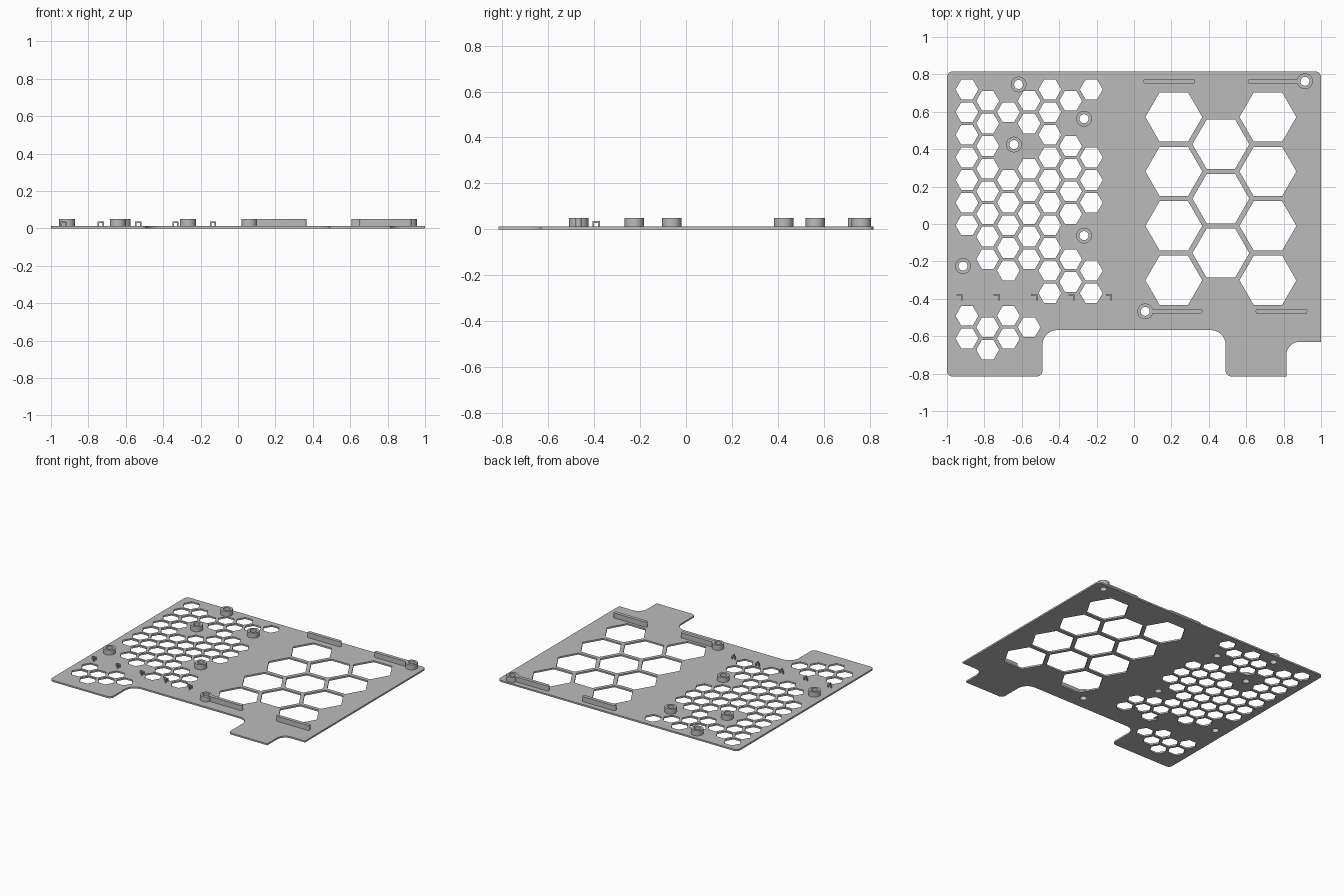
import bpy, bmesh
from math import sin, cos, pi
from mathutils import Vector

cube = bpy.data.objects.get("Cube")
if cube:
    bpy.data.objects.remove(cube)

THICK, TOP = 0.012, 0.05

grey = bpy.data.materials.new("plain_grey")
grey.use_nodes = True
COLOUR = (0.5, 0.5, 0.5, 1)
grey.diffuse_color = COLOUR
grey.node_tree.nodes["Principled BSDF"].inputs["Base Color"].default_value = COLOUR


def polygon(x, y, r, sides):
    return [(x + r * cos(2 * pi * i / sides), y + r * sin(2 * pi * i / sides))
            for i in range(sides)]


def rounded(corners, steps=8):
    """Outline of right-angled corners (x, y, radius)."""
    pts = []
    for i, (x, y, r) in enumerate(corners):
        p = Vector((x, y))
        if r == 0:
            pts.append(p)
            continue
        a = (Vector(corners[i - 1][:2]) - p).normalized() * r
        b = (Vector(corners[(i + 1) % len(corners)][:2]) - p).normalized() * r
        for k in range(steps + 1):
            t = pi / 2 * k / steps
            pts.append(p + a + b - b * cos(t) - a * sin(t))
    return pts


def slab(name, loops, z0, z1):
    """Extrude an outline, with further loops inside it as holes."""
    curve = bpy.data.curves.new(name, 'CURVE')
    curve.dimensions = '2D'
    curve.fill_mode = 'BOTH'
    curve.extrude = (z1 - z0) / 2
    for loop in loops:
        s = curve.splines.new('POLY')
        s.points.add(len(loop) - 1)
        for pt, (x, y) in zip(s.points, loop):
            pt.co = (x, y, 0, 1)
        s.use_cyclic_u = True
    helper = bpy.data.objects.new(name + "_outline", curve)
    bpy.context.collection.objects.link(helper)
    graph = bpy.context.evaluated_depsgraph_get()
    mesh = bpy.data.meshes.new_from_object(helper.evaluated_get(graph))
    bpy.data.objects.remove(helper)
    bpy.data.curves.remove(curve)
    bm = bmesh.new()
    bm.from_mesh(mesh)
    bmesh.ops.remove_doubles(bm, verts=bm.verts, dist=0.00005)
    bmesh.ops.recalc_face_normals(bm, faces=bm.faces)
    bmesh.ops.translate(bm, verts=bm.verts, vec=(0, 0, (z0 + z1) / 2))
    bm.to_mesh(mesh)
    bm.free()
    mesh.materials.clear()
    mesh.materials.append(grey)
    obj = bpy.data.objects.new(name, mesh)
    bpy.context.collection.objects.link(obj)
    bpy.ops.object.select_all(action='DESELECT')
    obj.select_set(True)
    bpy.context.view_layer.objects.active = obj
    bpy.ops.object.shade_smooth_by_angle()
    return obj


# Base plate outline with the front notch and the stepped corner
outline = rounded([
    (-1, -0.815, 0.03), (-0.49, -0.815, 0.03), (-0.49, -0.567, 0.08),
    (0.49, -0.567, 0.08), (0.49, -0.815, 0.03), (0.815, -0.815, 0),
    (0.815, -0.63, 0.07), (1, -0.63, 0), (1, 0.815, 0.03), (-1, 0.815, 0.03)])
holes = []

# Small honeycomb vents, one string per column from back to front
COLUMNS = ["xxxxxxx...xx", "xxxxxxxx..xx", ".x..xxxxx.xx", "xx.xxxxx..x.",
           "xxxxxxxxxx..", "x.xxxx.xx...", "x..xxx..xx.."]
for c, column in enumerate(COLUMNS):
    for r, mark in enumerate(column):
        if mark == "x":
            y = 0.719 - 0.121 * (r + 0.5 * (c % 2))
            holes.append(polygon(-0.893 + 0.1108 * c, y, 0.061, 6))

# Large honeycomb vents
for c, count in enumerate((4, 3, 4)):
    for r in range(count):
        y = 0.572 - 0.291 * (r + 0.5 * (c % 2))
        holes.append(polygon(0.213 + 0.2515 * c, y, 0.152, 6))

# Screw bosses, bored through the plate
BOSSES = [(-0.617, 0.746), (-0.267, 0.563), (-0.642, 0.425), (-0.267, -0.062),
          (-0.914, -0.225), (0.06, -0.467), (0.914, 0.763)]
for i, (x, y) in enumerate(BOSSES):
    bore = polygon(x, y, 0.024, 32)
    holes.append(bore)
    slab(f"screw_boss_{i + 1}", [polygon(x, y, 0.042, 32), bore], THICK, TOP)

slab("base_plate", [outline] + holes, 0, THICK)

# Round-ended support rails
W = 0.013
for i, (x0, x1, y) in enumerate([(0.05, 0.327, 0.763), (0.608, 0.882, 0.763),
                                 (0.092, 0.367, -0.467), (0.65, 0.927, -0.467)]):
    rail = rounded([(x0, y - W, W), (x1, y - W, W), (x1, y + W, W), (x0, y + W, W)])
    slab(f"support_rail_{i + 1}", [rail], THICK, TOP)

# Row of small L-shaped cable hooks: a bridge on three legs
T, ARM, HOOK = 0.008, 0.033, 0.036
for i in range(5):
    x, y = -0.917 + 0.2 * i, -0.375
    bridge = [(x, y), (x - ARM, y), (x - ARM, y - T), (x - T, y - T),
              (x - T, y - ARM), (x, y - ARM)]
    slab(f"cable_hook_{i + 1}_bridge", [bridge], HOOK - T, HOOK)
    for k, (lx, ly) in enumerate([(x, y), (x - ARM + T, y), (x, y - ARM + T)]):
        leg = [(lx, ly), (lx - T, ly), (lx - T, ly - T), (lx, ly - T)]
        slab(f"cable_hook_{i + 1}_leg_{k + 1}", [leg], THICK, HOOK - T)
